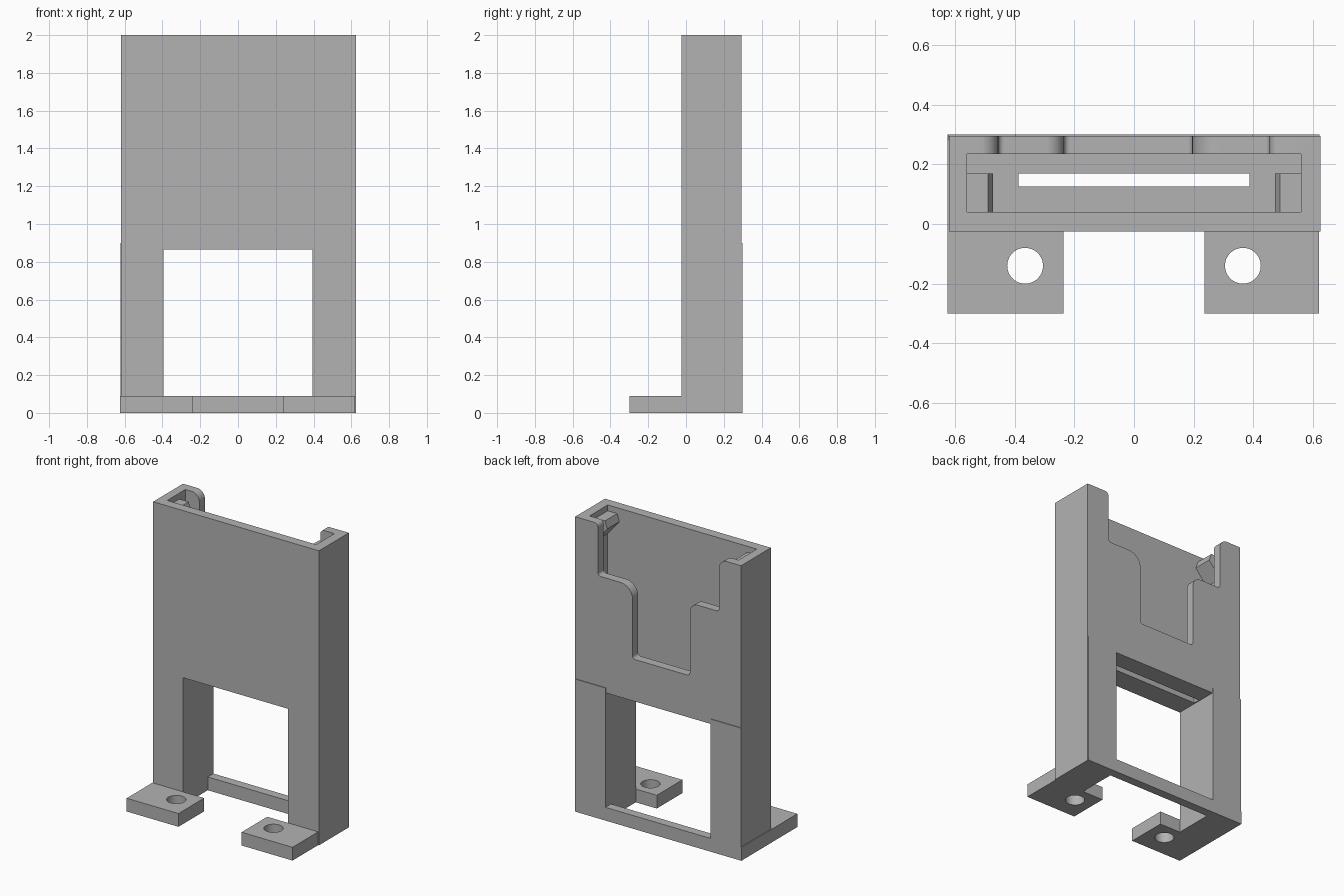
import bpy, bmesh, math
from mathutils import Vector, Matrix

cube = bpy.data.objects.get("Cube")
if cube:
    bpy.data.objects.remove(cube, do_unlink=True)

grey = bpy.data.materials.new("plain grey")
grey.use_nodes = True
colour = (0.45, 0.45, 0.45, 1)
grey.diffuse_color = colour
grey.node_tree.nodes["Principled BSDF"].inputs["Base Color"].default_value = colour


def make(name, bm):
    bmesh.ops.recalc_face_normals(bm, faces=bm.faces)
    mesh = bpy.data.meshes.new(name)
    bm.to_mesh(mesh)
    bm.free()
    mesh.materials.append(grey)
    ob = bpy.data.objects.new(name, mesh)
    bpy.context.collection.objects.link(ob)
    return ob


def prism(name, outline, axis, low, high):
    """Extrude a flat outline along y or z."""
    bm = bmesh.new()
    place = (lambda a, b: (a, low, b)) if axis == "y" else (lambda a, b: (a, b, low))
    face = bm.faces.new([bm.verts.new(place(a, b)) for a, b in outline])
    moved = bmesh.ops.extrude_face_region(bm, geom=[face])["geom"]
    step = Vector((0, high - low, 0)) if axis == "y" else Vector((0, 0, high - low))
    bmesh.ops.translate(bm, vec=step, verts=[v for v in moved if isinstance(v, bmesh.types.BMVert)])
    return make(name, bm)


def box(name, x0, x1, y0, y1, z0, z1):
    return prism(name, [(x0, y0), (x1, y0), (x1, y1), (x0, y1)], "z", z0, z1)


def rounded(corners, steps=8):
    """Replace each (x, z, radius) right-angle corner by an arc."""
    out = []
    for i, (x, z, r) in enumerate(corners):
        p = Vector((x, z))
        if r == 0:
            out.append(p)
            continue
        a = (Vector(corners[i - 1][:2]) - p).normalized() * r
        b = (Vector(corners[(i + 1) % len(corners)][:2]) - p).normalized() * r
        for k in range(steps + 1):
            t = math.pi / 2 * k / steps
            out.append(p + a * (1 - math.sin(t)) + b * (1 - math.cos(t)))
    return out


def cut(target, cutter):
    cutter.hide_render = True
    mod = target.modifiers.new("cut", "BOOLEAN")
    mod.operation = "DIFFERENCE"
    mod.solver = "EXACT"
    mod.object = cutter
    bpy.context.view_layer.objects.active = target
    bpy.ops.object.modifier_apply(modifier=mod.name)
    bpy.data.objects.remove(cutter, do_unlink=True)


def smooth(ob):
    bpy.ops.object.select_all(action="DESELECT")
    ob.select_set(True)
    bpy.context.view_layer.objects.active = ob
    bpy.ops.object.shade_smooth_by_angle(angle=math.radians(30))


# Holder body: pocket above, open frame below
body = box("holder_body", -0.62, 0.626, -0.025, 0.295, 0, 2)
cut(body, box("pocket_cutter", -0.56, 0.56, 0.04, 0.235, 0.93, 2.2))
cut(body, box("opening_cutter", -0.395, 0.395, -0.3, 0.5, -0.2, 0.865))
cut(body, box("slot_cutter", -0.387, 0.387, 0.125, 0.17, 0.8, 1.0))

# Stepped window in the back wall
window = rounded([
    (0.53, 2.1, 0), (0.53, 2.001, 0), (0.455, 2.001, 0.03), (0.455, 1.645, 0.02),
    (0.195, 1.645, 0.09), (0.195, 1.15, 0.02), (-0.235, 1.15, 0.02),
    (-0.235, 1.645, 0.06), (-0.455, 1.645, 0.02), (-0.455, 2.001, 0.06),
    (-0.54, 2.001, 0), (-0.54, 2.1, 0)])
cut(body, prism("window_cutter", window, "y", 0.2, 0.4))
smooth(body)

# Base plate with two front tabs and a thin back rail
half = [(0.237, -0.30), (0.62, -0.30), (0.62, 0.30)]
base = prism("base_plate", half + [
    (-0.626, 0.30), (-0.626, -0.30), (-0.237, -0.30), (-0.237, -0.025), (-0.395, -0.025),
    (-0.395, 0.24), (0.395, 0.24), (0.395, -0.025), (0.237, -0.025)], "z", 0, 0.09)
for side in (-1, 1):
    bm = bmesh.new()
    bmesh.ops.create_cone(bm, cap_ends=True, segments=48, radius1=0.06, radius2=0.06, depth=0.4,
                          matrix=Matrix.Translation((side * 0.365, -0.14, 0.05)))
    cut(base, make("screw_hole_cutter", bm))
smooth(base)

# Raised pads on the backs of the legs, and snap wedges inside the pocket
for side, label in ((1, "left"), (-1, "right")):
    x0, x1 = sorted((side * 0.395, side * 0.622))
    box(label + "_leg_pad", x0, x1, 0.28, 0.30, 0.01, 0.9)
    wedge = [(0.565, 1.96), (0.49, 1.96), (0.472, 1.91), (0.565, 1.8)]
    prism(label + "_snap_wedge", [(side * x, z) for x, z in wedge], "y", 0.035, 0.17)
